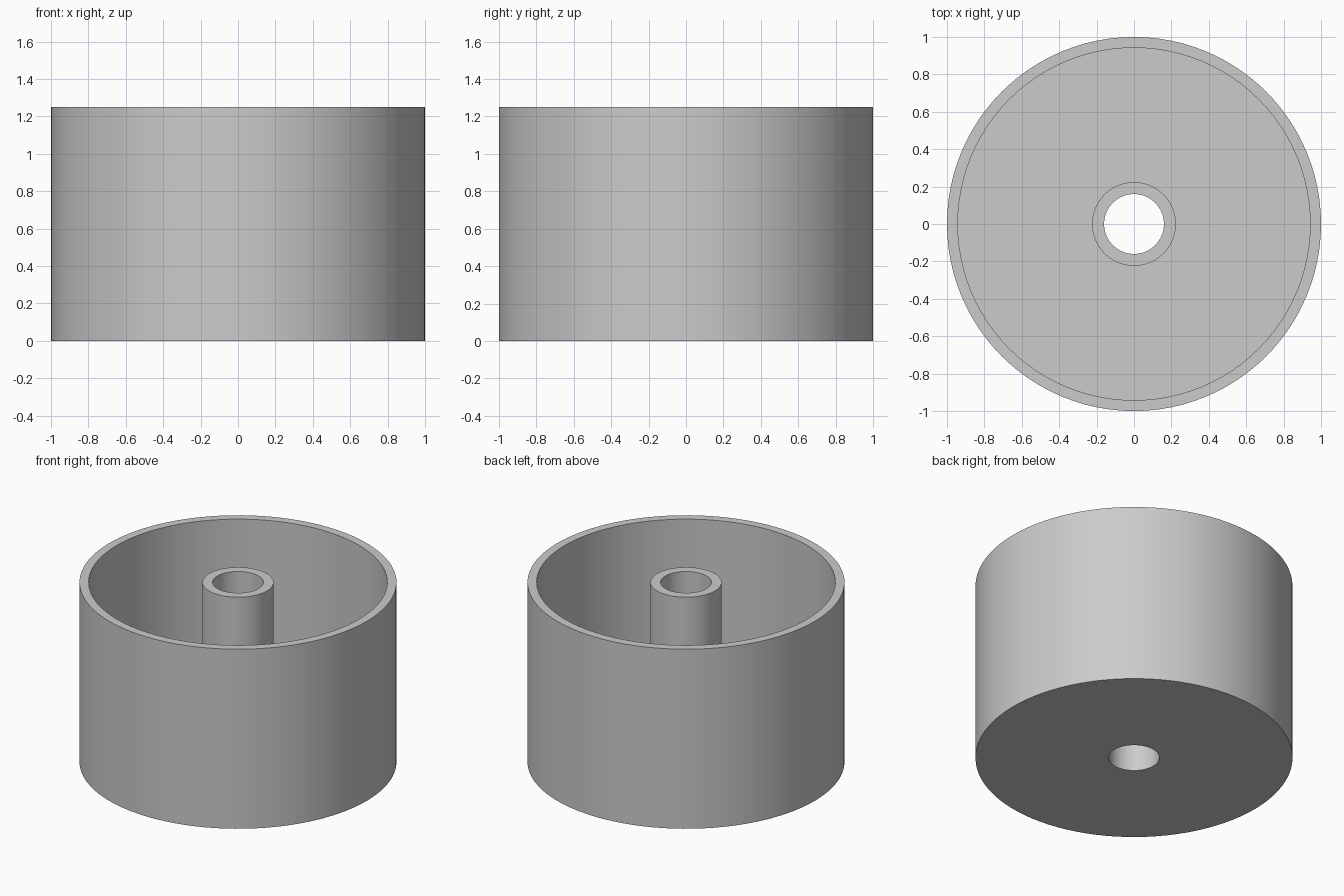
import bpy
import bmesh
import math

old = bpy.data.objects.get("Cube")
if old:
    bpy.data.objects.remove(old, do_unlink=True)

HEIGHT = 1.25
OUTER, INNER = 1.0, 0.942       # outer wall radii
TUBE, BORE = 0.224, 0.16        # centre tube radii
FLOOR = 0.06
SEGMENTS = 96

# Plain grey material
grey = bpy.data.materials.new("plain grey")
grey.use_nodes = True
colour = (0.6, 0.6, 0.6, 1)
grey.diffuse_color = colour
grey.node_tree.nodes["Principled BSDF"].inputs["Base Color"].default_value = colour

# Closed cross-section: bore, base, outer wall, rim, floor, tube
profile = [(BORE, 0), (OUTER, 0), (OUTER, HEIGHT), (INNER, HEIGHT),
           (INNER, FLOOR), (TUBE, FLOOR), (TUBE, HEIGHT), (BORE, HEIGHT)]

# Turn the cross-section around the vertical axis
bm = bmesh.new()
verts = [bm.verts.new((r, 0, z)) for r, z in profile]
edges = [bm.edges.new((v, verts[(i + 1) % len(verts)])) for i, v in enumerate(verts)]
bmesh.ops.spin(bm, geom=verts + edges, cent=(0, 0, 0), axis=(0, 0, 1),
               angle=math.tau, steps=SEGMENTS, use_merge=True)
bmesh.ops.remove_doubles(bm, verts=bm.verts, dist=0.0001)
bmesh.ops.recalc_face_normals(bm, faces=bm.faces)

mesh = bpy.data.meshes.new("cup_with_centre_tube")
bm.to_mesh(mesh)
bm.free()
mesh.materials.append(grey)
cup = bpy.data.objects.new("cup_with_centre_tube", mesh)
bpy.context.collection.objects.link(cup)

# Smooth walls with crisp rims
bpy.ops.object.select_all(action="DESELECT")
cup.select_set(True)
bpy.context.view_layer.objects.active = cup
bpy.ops.object.shade_smooth_by_angle(angle=math.radians(30))
